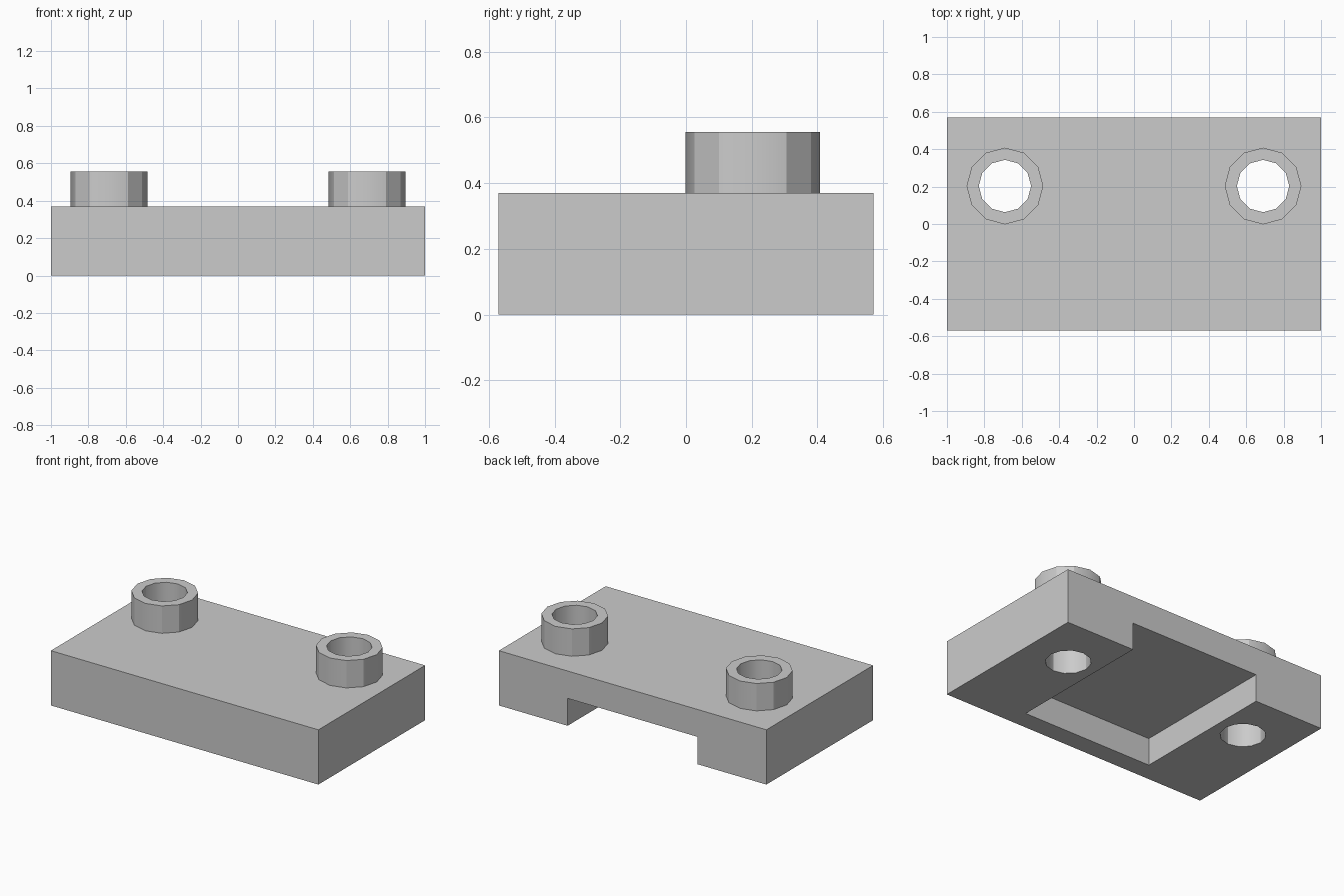
import bpy
import math

if "Cube" in bpy.data.objects:
    bpy.data.objects.remove(bpy.data.objects["Cube"], do_unlink=True)

HALF_DEPTH = 0.57
BASE_TOP, BOSS_TOP = 0.37, 0.555
BOSS_X, BOSS_Y = 0.69, 0.203
SIDES = 12

grey = bpy.data.materials.new("plain grey")
grey.use_nodes = True
colour = (0.6, 0.6, 0.6, 1)
grey.diffuse_color = colour
grey.node_tree.nodes["Principled BSDF"].inputs["Base Color"].default_value = colour


def box(name, low, high):
    """Axis-aligned box between two corners."""
    centre = [(a + b) / 2 for a, b in zip(low, high)]
    bpy.ops.mesh.primitive_cube_add(size=1, location=centre)
    obj = bpy.context.object
    obj.name = name
    obj.scale = [b - a for a, b in zip(low, high)]
    bpy.ops.object.transform_apply(location=False, rotation=False, scale=True)
    return obj


def post(name, radius, x, bottom, top):
    """Upright twelve-sided cylinder."""
    bpy.ops.mesh.primitive_cylinder_add(
        vertices=SIDES, radius=radius, depth=top - bottom,
        location=(x, BOSS_Y, (bottom + top) / 2))
    obj = bpy.context.object
    obj.name = name
    return obj


def cut(obj, cutter):
    """Subtract the cutter from the part, then discard it."""
    cutter.hide_render = True
    mod = obj.modifiers.new("cut", "BOOLEAN")
    mod.operation, mod.solver, mod.object = "DIFFERENCE", "EXACT", cutter
    bpy.context.view_layer.objects.active = obj
    bpy.ops.object.modifier_apply(modifier=mod.name)
    bpy.data.objects.remove(cutter, do_unlink=True)


def finish(obj):
    obj.data.materials.clear()
    obj.data.materials.append(grey)
    bpy.ops.object.select_all(action="DESELECT")
    obj.select_set(True)
    bpy.context.view_layer.objects.active = obj
    bpy.ops.object.shade_smooth_by_angle(angle=math.radians(30))


# Base block with a pocket underneath, open at the back
base = box("base_block", (-1, -HALF_DEPTH, 0), (1, HALF_DEPTH, BASE_TOP))
cut(base, box("pocket_cutter", (-0.486, -0.44, -0.1), (0.486, 0.7, 0.185)))

# Hollow bosses, their bores running through the base
for side, x in (("left", BOSS_X), ("right", -BOSS_X)):
    boss = post(side + "_boss", 0.205, x, BASE_TOP, BOSS_TOP)
    for part in (base, boss):
        cut(part, post("bore_cutter", 0.14, x, -0.1, BOSS_TOP + 0.1))
    finish(boss)
finish(base)
